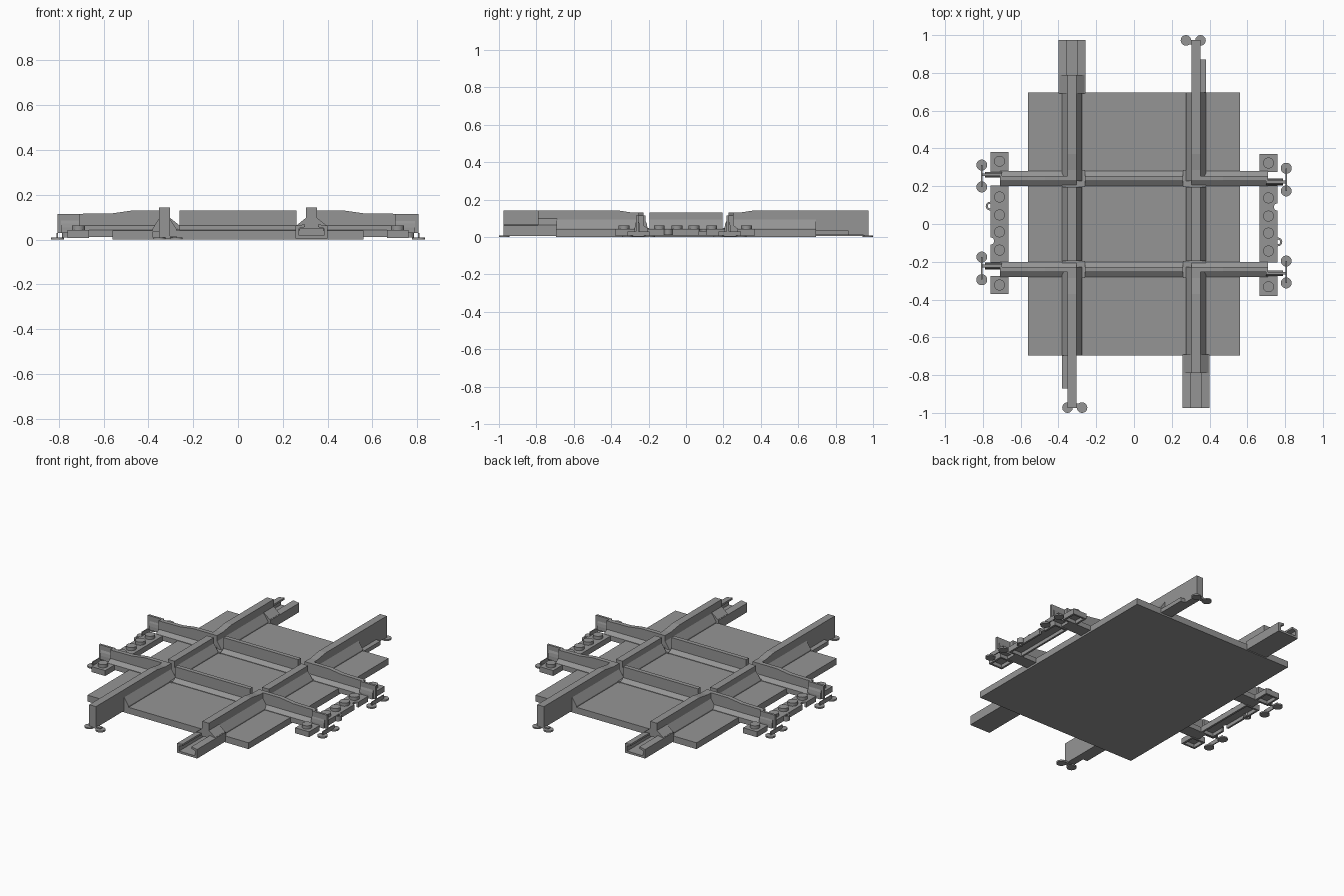
import bpy, bmesh, math
from mathutils import Matrix

if "Cube" in bpy.data.objects:
    bpy.data.objects.remove(bpy.data.objects["Cube"])

mat = bpy.data.materials.new("weathered_grey")
mat.diffuse_color = (0.3, 0.3, 0.3, 1)
mat.use_nodes = True
mat.node_tree.nodes["Principled BSDF"].inputs["Base Color"].default_value = mat.diffuse_color
HALF_TURN = Matrix.Rotation(math.pi, 4, 'Z')


def add(name, bm, paired=True, smooth=False):
    """Make an object; paired parts get a partner turned half way round."""
    bmesh.ops.recalc_face_normals(bm, faces=bm.faces)
    me = bpy.data.meshes.new(name)
    bm.to_mesh(me)
    bm.free()
    me.materials.append(mat)
    if smooth:
        me.shade_smooth()
        me.set_sharp_from_angle(angle=math.radians(35))
    for i in range(2 if paired else 1):
        ob = bpy.data.objects.new(name + ("_turned" if i else ""), me)
        if i:
            ob.matrix_world = HALF_TURN
        bpy.context.collection.objects.link(ob)


def loft(name, rings, paired=True):
    """Skin closed rings of equal point count and cap both ends."""
    bm = bmesh.new()
    vs = [[bm.verts.new(p) for p in r] for r in rings]
    n = len(rings[0])
    for a, b in zip(vs, vs[1:]):
        for i in range(n):
            bm.faces.new((a[i], a[(i + 1) % n], b[(i + 1) % n], b[i]))
    bm.faces.new(vs[0])
    bm.faces.new(vs[-1])
    add(name, bm, paired)


def box(name, x0, x1, y0, y1, z0, z1, paired=True):
    loft(name, [[(x0, y0, z), (x1, y0, z), (x1, y1, z), (x0, y1, z)] for z in (z0, z1)], paired)


def disc(name, x, y, r, z0, z1, n=20):
    bm = bmesh.new()
    bmesh.ops.create_cone(bm, cap_ends=True, segments=n, radius1=r, radius2=r, depth=z1 - z0,
                          matrix=Matrix.Translation((x, y, (z0 + z1) / 2)))
    add(name, bm, smooth=True)


def rail(name, axis, centre, stations, head, foot, z0, shoulder, neck, paired=True):
    """Rail with a sloped foot; stations are (position, top height)."""
    rings = []
    for p, top in stations:
        prof = [(-foot, z0), (foot, z0), (foot, shoulder), (head, neck), (head, top),
                (-head, top), (-head, neck), (-foot, shoulder)]
        rings.append([(centre + u, p, z) if axis == 'y' else (p, centre + u, z) for u, z in prof])
    loft(name, rings, paired)


# Base plate
box("base_plate", -.56, .56, -.695, .695, 0, .04, False)

# Long rails: the left one is built, the right one is its half turn
LX = -.328
LONG = dict(head=.0235, foot=.054, z0=.03, shoulder=.048, neck=.094)
rail("long_rail_socket_end", 'y', LX, [(.227, .13), (.285, .13), (.37, .143), (.695, .143)], **LONG)
rail("long_rail_middle", 'y', LX, [(-.195, .13), (.195, .13)], **LONG)
rail("long_rail_tongue_end", 'y', LX, [(-.695, .143), (-.37, .143), (-.285, .13), (-.227, .13)], **LONG)
box("tongue_web", LX - .0235, LX + .0235, -.975, -.69, .01, .143)
box("tongue_foot", LX - .054, LX, -.87, -.69, .01, .035)
for x in (-.352, -.275):
    disc("tongue_disc", x, -.972, .028, 0, .009)
box("tongue_disc_link", -.352, -.275, -.975, -.95, .004, .016)

# Open channel that receives the neighbouring tongue
chan = [(-.071, .005), (.071, .005), (.071, .062), (.03, .068), (.03, .056), (.055, .05),
        (.055, .018), (-.055, .018), (-.055, .05), (-.03, .056), (-.03, .068), (-.071, .062)]
loft("socket_channel", [[(LX + u, y, z) for u, z in chan] for y in (.69, .975)])
rail("socket_rail", 'y', LX, [(.69, .143), (.79, .143)], .0235, .066, .05, .064, .098)

# Cross rails: middle lengths and outer lengths
CROSS = dict(head=.0135, foot=.04, z0=.012, shoulder=.043, neck=.062)
rail("cross_rail_middle", 'x', .24, [(-.26, .13), (.26, .13)], **CROSS)
for s, side in ((-1, "left"), (1, "right")):
    rail("cross_rail_" + side, 'x', .24,
         [(s * .305, .13), (s * .47, .13), (s * .56, .117), (s * .71, .115)], **CROSS)
    # Low filler under the flangeways
    box("crossing_floor_" + side, s * .26, s * .382, .195, .285, .03, .048)

# Rail ends with a rounded flare, locating discs and a thin link plate
for s, y0, y1, d0, d1, side in ((-1, .245, .275, .312, .196, "left"),
                                (1, .205, .24, .295, .175, "right")):
    yc = (y0 + y1) / 2
    box("cross_end_web_" + side, s * .70, s * .805, yc - .007, yc + .007, .03, .115)
    flare = [(y0 + (y1 - y0) * (.5 - .5 * math.cos(a)), .03 + .06 * math.sin(a))
             for a in [math.pi * i / 8 for i in range(9)]]
    loft("cross_end_flare_" + side, [[(s * x, y, z) for y, z in flare] for x in (.70, .79)])
    for d in (d0, d1):
        disc("cross_end_disc_" + side, s * .806, d, .029, 0, .009)
    box("cross_end_link_" + side, s * .803, s * .809, min(d0, d1), max(d0, d1), .004, .03)

# Sleepers: thin top with walls underneath, one outer edge notched
X0, X1 = -.76, -.664


def hollow_tie(name, y0, y1, notch=None):
    edge = []
    if notch is not None:
        edge = [(X0 + .02 * math.sin(a), notch + .02 * math.cos(a))
                for a in [math.pi - math.pi * i / 8 for i in range(9)]]
    outline = [(X0, y1), (X1, y1), (X1, y0), (X0, y0)] + edge
    loft(name + "_top", [[(x, y, z) for x, y in outline] for z in (.03, .042)])
    box(name + "_inner_wall", X1 - .012, X1, y0, y1, .008, .032)
    spans = [(y0, y1)] if notch is None else [(y0, notch - .02), (notch + .02, y1)]
    for a, b in spans:
        box(name + "_outer_wall", X0, X0 + .012, a, b, .008, .032)
    for y in (y0, y1 - .012):
        box(name + "_end_wall", X0, X1, y, y + .012, .008, .032)


hollow_tie("sleeper_back", .275, .38)
hollow_tie("sleeper_middle", -.205, .205, -.09)
hollow_tie("sleeper_front", -.37, -.275)
for y in (.332, .143, .048, -.042, -.138, -.323):
    disc("sleeper_bolt", -.712, y, .029, .035, .062)

# Clip ring on the sleeper edge
rings = [[(-.762 + r * math.cos(a), .095 + r * math.sin(a), z)
          for r, z in ((.012, .01), (.023, .01), (.023, .042), (.012, .042))]
         for a in [math.pi * (.12 + 1.76 * i / 20) for i in range(21)]]
loft("clip_ring", rings)
